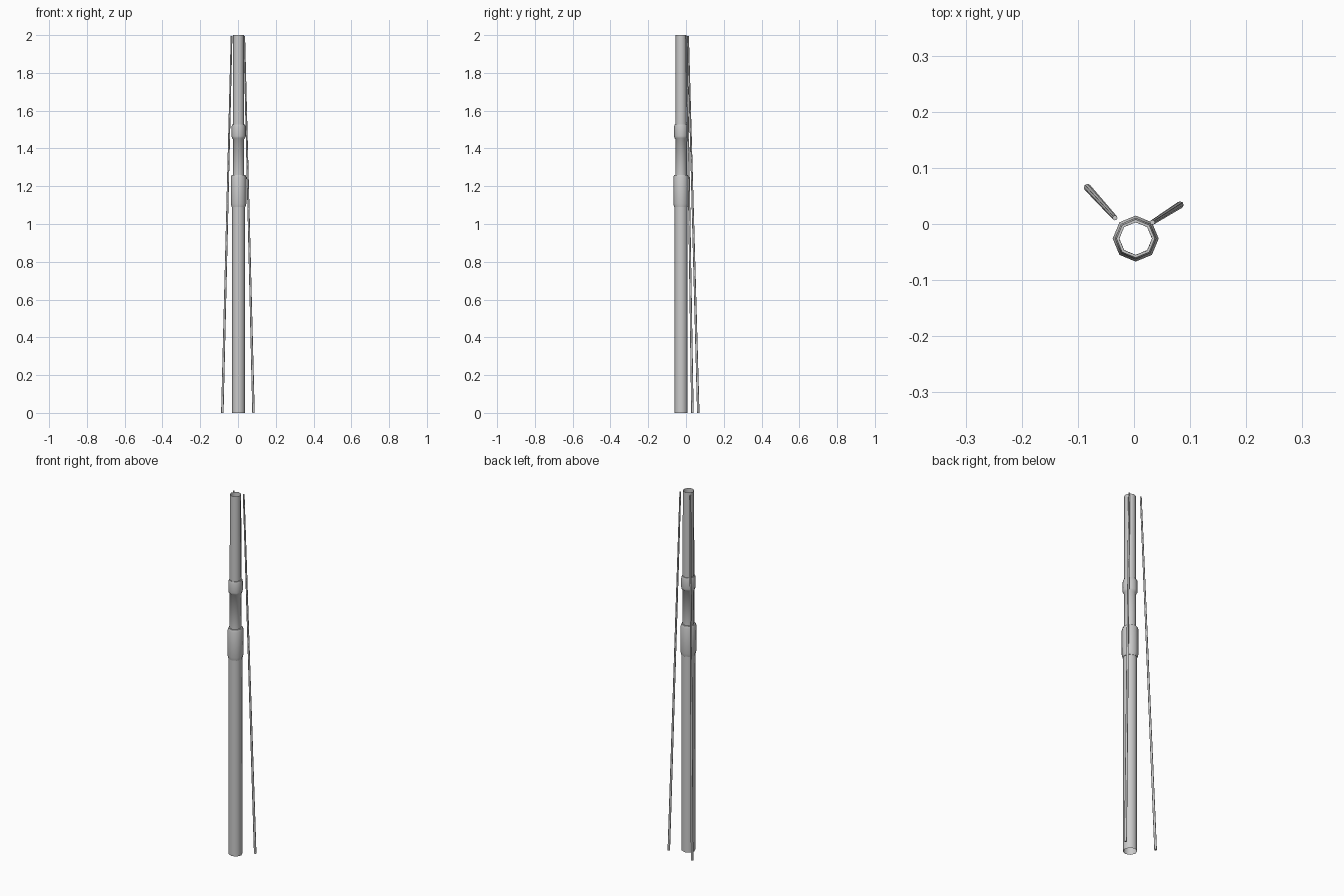
import bpy, bmesh, math
from mathutils import Vector

if "Cube" in bpy.data.objects:
    bpy.data.objects.remove(bpy.data.objects["Cube"])


def loft(name, rings, sides, cap):
    """Skin a stack of (centre, radius) rings into a faceted tube."""
    bm = bmesh.new()
    loops = []
    for c, r in rings:
        loops.append([bm.verts.new((c[0] + r * math.cos(math.tau * i / sides),
                                    c[1] + r * math.sin(math.tau * i / sides),
                                    c[2])) for i in range(sides)])
    for a, b in zip(loops, loops[1:]):
        for i in range(sides):
            j = (i + 1) % sides
            bm.faces.new((a[i], a[j], b[j], b[i]))
    if cap:
        bm.faces.new(loops[0][::-1])
        bm.faces.new(loops[-1])
    mesh = bpy.data.meshes.new(name)
    bm.to_mesh(mesh)
    bm.free()
    obj = bpy.data.objects.new(name, mesh)
    bpy.context.collection.objects.link(obj)
    bpy.ops.object.select_all(action='DESELECT')
    obj.select_set(True)
    bpy.context.view_layer.objects.active = obj
    bpy.ops.object.shade_smooth_by_angle(angle=math.radians(50))
    return obj


# Hollow octagonal pole with two chamfered collars: (z, radius)
profile = [(0, 0.035), (1.09, 0.035), (1.09, 0.037), (1.108, 0.041),
           (1.247, 0.041), (1.26, 0.037), (1.26, 0.030),
           (1.45, 0.030), (1.455, 0.035), (1.465, 0.037),
           (1.515, 0.037), (1.527, 0.034), (1.527, 0.030), (2.0, 0.029)]
loft("pole", [(Vector((0.003, -0.026, z)), r) for z, r in profile], 8, False)

# Thin tapered rods leaning toward the pole top
for name, foot, head in (("left_rod", (-0.083, 0.065), (-0.034, 0.011)),
                         ("right_rod", (0.082, 0.034), (0.033, 0.003))):
    loft(name, [(Vector((*foot, 0)), 0.0065), (Vector((*head, 1.995)), 0.0045)], 8, True)
